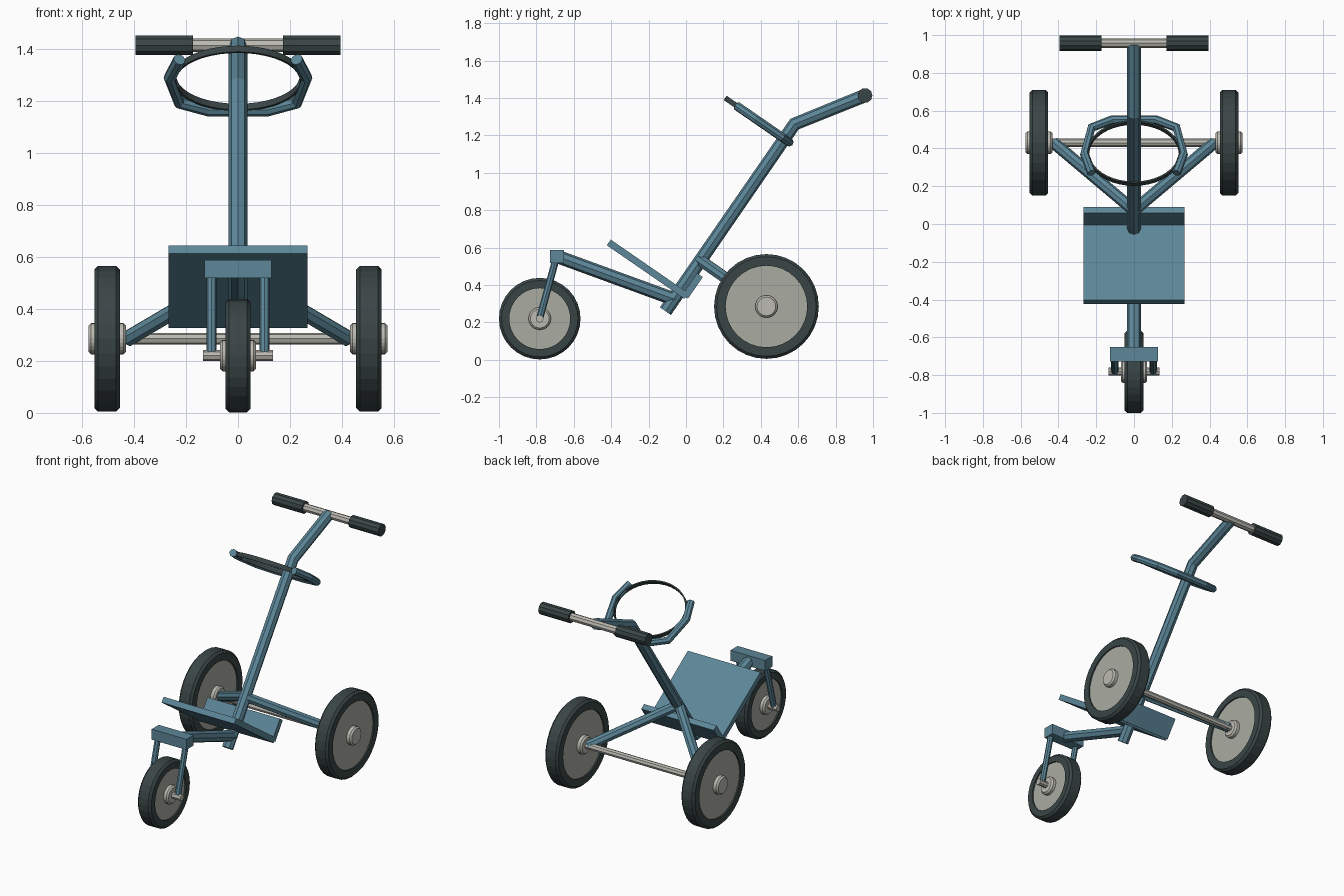
import bpy, bmesh, math
from mathutils import Vector, Matrix

cube = bpy.data.objects.get("Cube")
if cube:
    bpy.data.objects.remove(cube, do_unlink=True)


def material(name, rgb):
    m = bpy.data.materials.new(name)
    m.use_nodes = True
    m.diffuse_color = (*rgb, 1)
    m.node_tree.nodes["Principled BSDF"].inputs["Base Color"].default_value = (*rgb, 1)
    return m


BLUE = material("blue paint", (0.107, 0.24, 0.315))
BLACK = material("dark rubber", (0.042, 0.06, 0.06))
METAL = material("light metal", (0.5, 0.49, 0.44))
DISC = material("grey wheel disc", (0.4, 0.41, 0.355))


def add_object(name, mesh, mat):
    mesh.materials.clear()
    mesh.materials.append(mat)
    obj = bpy.data.objects.new(name, mesh)
    bpy.context.collection.objects.link(obj)
    return obj


def tube(name, points, radius, mat, sides=12):
    """Round capped tube with mitred joints along a path."""
    curve = bpy.data.curves.new(name, "CURVE")
    curve.dimensions = "3D"
    curve.bevel_depth = radius
    curve.bevel_resolution = sides // 4 - 1
    curve.use_fill_caps = True
    spline = curve.splines.new("POLY")
    spline.use_smooth = False
    spline.points.add(len(points) - 1)
    for p, co in zip(spline.points, points):
        p.co = (*co, 1)
    temp = bpy.data.objects.new(name, curve)
    mesh = bpy.data.meshes.new_from_object(temp)
    bpy.data.objects.remove(temp)
    return add_object(name, mesh, mat)


def box(name, centre, size, mat, tilt=0):
    bm = bmesh.new()
    bmesh.ops.create_cube(bm, size=1)
    bm.transform(Matrix.Translation(centre) @ Matrix.Rotation(tilt, 4, "X")
                 @ Matrix.Diagonal((*size, 1)))
    mesh = bpy.data.meshes.new(name)
    bm.to_mesh(mesh)
    bm.free()
    return add_object(name, mesh, mat)


def lathe(name, centre, profile, mat, sides=32, closed=False):
    """Spin (x, radius) points around an x-wise axle."""
    bm = bmesh.new()
    rings = []
    for i in range(sides):
        a = math.tau * i / sides
        rings.append([bm.verts.new(Vector(centre) + Vector((x, r * math.cos(a), r * math.sin(a))))
                      for x, r in profile])
    n = len(profile)
    for i in range(sides):
        p, q = rings[i], rings[(i + 1) % sides]
        for j in range(n if closed else n - 1):
            k = (j + 1) % n
            bm.faces.new((p[j], p[k], q[k], q[j]))
    if not closed:
        bm.faces.new([r[0] for r in rings])
        bm.faces.new([r[-1] for r in rings])
    bmesh.ops.recalc_face_normals(bm, faces=bm.faces)
    mesh = bpy.data.meshes.new(name)
    bm.to_mesh(mesh)
    bm.free()
    return add_object(name, mesh, mat)


def wheel(name, centre, radius, disc_radius, hub_half):
    h, b = 0.049, 0.014
    lathe(name + "_tire", centre,
          [(-h, disc_radius), (-h, radius - b), (b - h, radius),
           (h - b, radius), (h, radius - b), (h, disc_radius)], BLACK, closed=True)
    lathe(name + "_disc", centre, [(-0.04, disc_radius + 0.003), (0.04, disc_radius + 0.003)], DISC)
    lathe(name + "_hub", centre,
          [(-hub_half, 0.05), (0.01 - hub_half, 0.06), (hub_half - 0.01, 0.06), (hub_half, 0.05)],
          METAL, 24)


# Wheels and axles
wheel("front_wheel", (0, -0.782, 0.22), 0.218, 0.163, 0.07)
tube("front_axle", [(-0.135, -0.782, 0.22), (0.135, -0.782, 0.22)], 0.021, METAL)
tube("rear_axle", [(-0.46, 0.43, 0.285), (0.46, 0.43, 0.285)], 0.022, METAL)

# Fork crown and lower frame tube
box("fork_crown", (0, -0.69, 0.553), (0.256, 0.075, 0.07), BLUE)
tube("lower_tube", [(0, -0.69, 0.553), (0, -0.06, 0.323)], 0.036, BLUE)

# Mast with bent handle neck
tube("mast", [(0, -0.11, 0.26), (0, 0.58, 1.26), (0, 0.957, 1.413)], 0.036, BLUE)

# Handlebar
tube("handlebar", [(-0.36, 0.957, 1.413), (0.36, 0.957, 1.413)], 0.026, METAL)

# Paired parts
for side, s in (("left", 1), ("right", -1)):
    wheel(side + "_rear_wheel", (s * 0.503, 0.43, 0.285), 0.28, 0.218, 0.072)
    tube(side + "_fork_leg", [(s * 0.102, -0.695, 0.54), (s * 0.102, -0.78, 0.23)], 0.019, BLUE)
    tube(side + "_rear_strut", [(0, 0.072, 0.535), (s * 0.425, 0.43, 0.285)], 0.032, BLUE)
    tube(side + "_grip", [(s * 0.173, 0.957, 1.413), (s * 0.394, 0.957, 1.413)], 0.04, BLACK, 16)

# Back plate and toe plate of the bag rest, square to the mast
TILT = -math.atan2(0.69, 1)
box("bag_plate", (0, -0.205, 0.484), (0.536, 0.505, 0.037), BLUE, TILT)
box("toe_plate", (0, 0.035, 0.395), (0.536, 0.037, 0.14), BLUE, TILT)


# Upper bag cradle, lying in a plane square to the mast
def in_plane(x, y):
    return (x, y, 1.165 + (0.55 - y) * 0.69)


half = [(0.225, 0.27), (0.262, 0.37), (0.225, 0.51), (0.115, 0.552)]
path = half + [(-x, y) for x, y in reversed(half)]
tube("cradle", [in_plane(x, y) for x, y in path], 0.024, BLUE)

# Flat oval strap
bm = bmesh.new()
axis = Vector((0, 0.568, 0.823))
centre = Vector(in_plane(0, 0.375))
along = Vector((0, 0.823, -0.568))
steps = 40
rings = []
for i in range(steps):
    a = math.tau * i / steps
    rings.append([bm.verts.new(centre + Vector((math.cos(a) * (0.238 + t), 0, 0))
                               + along * math.sin(a) * (0.192 + t) + axis * w)
                  for t, w in ((0, -0.014), (0.009, -0.014), (0.009, 0.014), (0, 0.014))])
for i in range(steps):
    p, q = rings[i], rings[(i + 1) % steps]
    for j in range(4):
        k = (j + 1) % 4
        bm.faces.new((p[j], p[k], q[k], q[j]))
bmesh.ops.recalc_face_normals(bm, faces=bm.faces)
strap = bpy.data.meshes.new("strap")
bm.to_mesh(strap)
bm.free()
add_object("strap", strap, BLACK)
